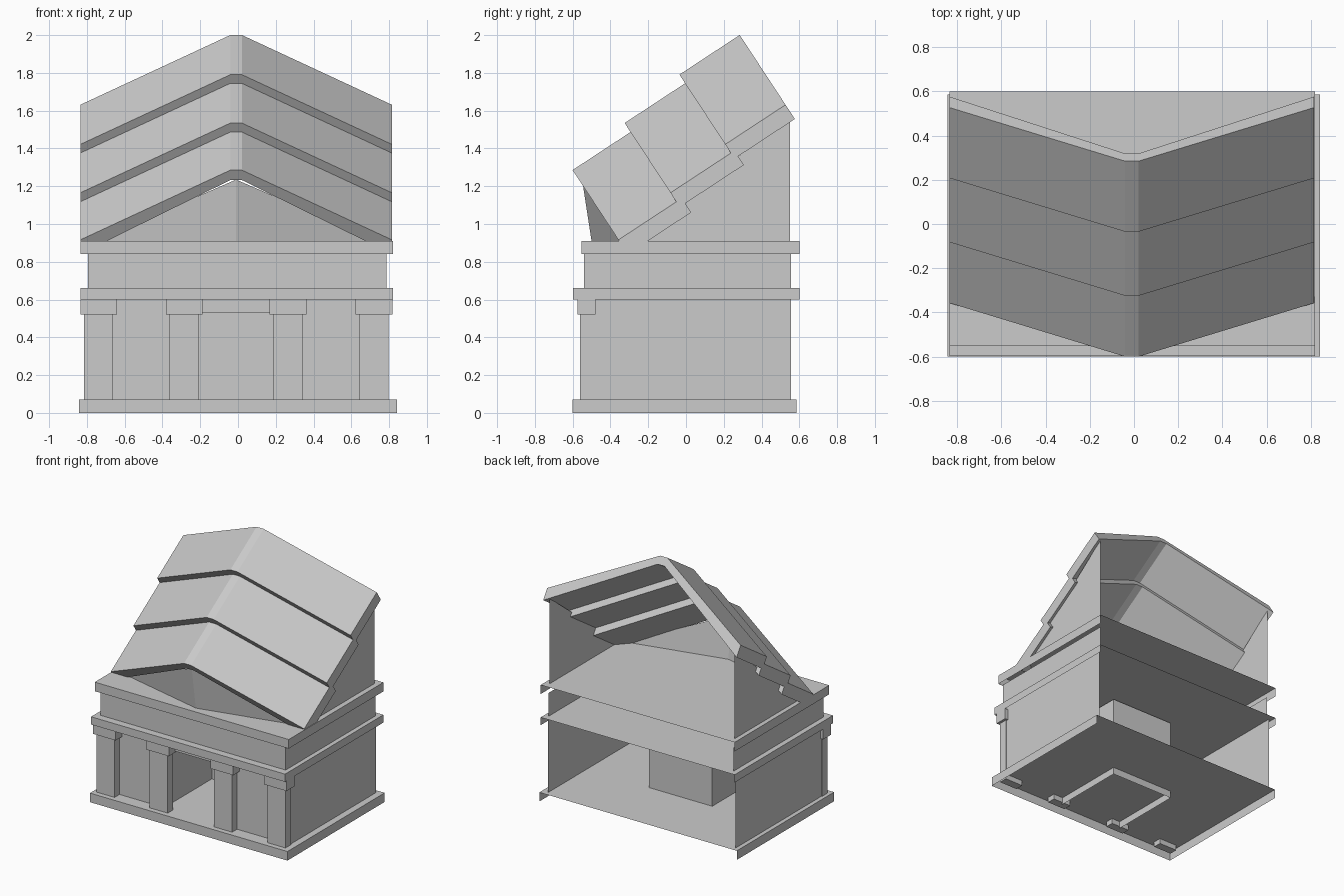
import bpy, math
from mathutils import Vector

if "Cube" in bpy.data.objects:
    bpy.data.objects.remove(bpy.data.objects["Cube"])

stone = bpy.data.materials.new("grey stone")
stone.diffuse_color = (0.6, 0.6, 0.6, 1)
stone.use_nodes = True
stone.node_tree.nodes["Principled BSDF"].inputs["Base Color"].default_value = stone.diffuse_color


def make(name, verts, faces):
    me = bpy.data.meshes.new(name)
    me.from_pydata([tuple(v) for v in verts], [], faces)
    me.materials.append(stone)
    me.update()
    ob = bpy.data.objects.new(name, me)
    bpy.context.collection.objects.link(ob)
    return ob


# Box faces: bottom, top, front, right, back, left
BOX = dict(bottom=(0, 3, 2, 1), top=(4, 5, 6, 7), front=(0, 1, 5, 4),
           right=(1, 2, 6, 5), back=(2, 3, 7, 6), left=(3, 0, 4, 7))


def box(name, x0, x1, y0, y1, z0, z1, skip=()):
    v = [(x, y, z) for z in (z0, z1)
         for x, y in ((x0, y0), (x1, y0), (x1, y1), (x0, y1))]
    return make(name, v, [f for k, f in BOX.items() if k not in skip])


def sheet(name, path, z0, z1):
    """Vertical wall sheet following a plan path."""
    n = len(path)
    v = [(x, y, z) for z in (z0, z1) for x, y in path]
    return make(name, v, [(i, i + 1, n + i + 1, n + i) for i in range(n - 1)])


CX = -0.01  # building centre line

# Floor and cornices: hollow trays, open below and at the back
tray = ("bottom", "back")
box("base", -0.843, 0.842, -0.6, 0.585, 0, 0.07, tray)
box("lower_cornice", -0.835, 0.82, -0.598, 0.6, 0.6, 0.66, tray)
box("upper_cornice", -0.835, 0.82, -0.553, 0.6, 0.84, 0.91, tray)

# Ground storey walls with a doorway alcove, open at the back
D = 0.27
sheet("ground_walls_left", [(-0.81, 0.555), (-0.81, -0.5), (CX - D, -0.5)], 0.07, 0.66)
sheet("ground_walls_right", [(CX + D, -0.5), (0.79, -0.5), (0.79, 0.555)], 0.07, 0.66)
sheet("door_lintel", [(CX - D, -0.5), (CX + D, -0.5)], 0.53, 0.66)
sheet("door_alcove", [(CX - D, -0.5), (CX - D, 0.08), (CX + D, 0.08), (CX + D, -0.5)],
      0.015, 0.64)

# Middle storey walls
sheet("middle_walls", [(-0.795, 0.555), (-0.795, -0.54), (0.785, -0.54), (0.785, 0.555)],
      0.66, 0.84)

# Columns and capitals
for i, x in enumerate((-0.738, -0.285, 0.265, 0.72)):
    box(f"column_{i + 1}", x - 0.077, x + 0.077, -0.56, -0.495, 0.03, 0.53)
    box(f"capital_{i + 1}", x - 0.097, x + 0.097, -0.575, -0.48, 0.52, 0.605)

# Attic side walls
for side, x in (("left", CX - 0.79), ("right", CX + 0.79)):
    make(f"attic_wall_{side}",
         [(x, -0.3, 0.91), (x, 0.55, 0.91), (x, 0.55, 1.57)],
         [(0, 1, 2) if side == "right" else (2, 1, 0)])

# Attic front gable, folded along its centre
make("attic_gable",
     [(CX, -0.5, 0.91), (CX, -0.55, 1.235), (CX - 0.76, -0.32, 0.905), (CX + 0.76, -0.32, 0.905)],
     [(2, 0, 1), (0, 3, 1)])

# Three overlapping roof tiers: a folded section swept up the tilted ridge
A = math.radians(33.3)
U = Vector((0, math.cos(A), math.sin(A)))
W = Vector((0, -math.sin(A), math.cos(A)))
half = [(0.03, 0), (0.825, -0.442), (0.825, -0.532), (0.03, -0.063)]
for i, (u0, u1, w) in enumerate(((0.204, 0.606, 1.404), (0.571, 0.977, 1.461),
                                 (0.954, 1.336, 1.516))):
    # order: right top, right eave, eave underside, ridge underside, then mirrored
    section = half + [(-x, h) for x, h in reversed(half)]
    v = [Vector((CX + x, 0, 0)) + U * u + W * (w + h) for u in (u0, u1) for x, h in section]
    n = 8
    faces = [(k, n + k, n + (k + 1) % n, (k + 1) % n) for k in range(n)]
    caps = [(0, 3, 2, 1), (0, 7, 4, 3), (7, 6, 5, 4)]
    faces += [f[::-1] for f in caps] + [tuple(n + k for k in f) for f in caps]
    ob = make(f"roof_tier_{i + 1}", v, faces)
    # consistent outward normals
    import bmesh
    bm = bmesh.new()
    bm.from_mesh(ob.data)
    bmesh.ops.recalc_face_normals(bm, faces=bm.faces)
    bm.to_mesh(ob.data)
    bm.free()
